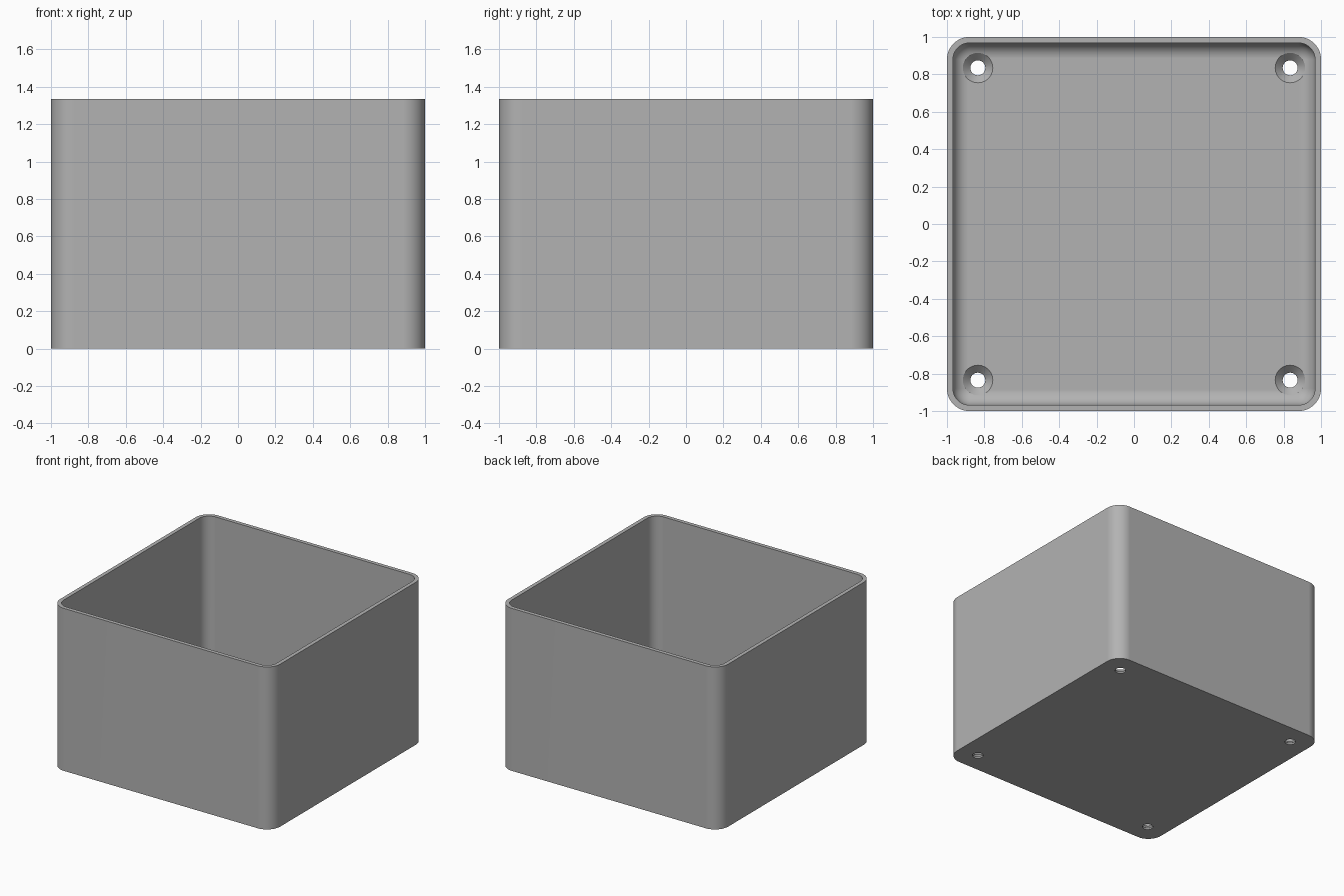
import bpy
import bmesh
import math

if "Cube" in bpy.data.objects:
    bpy.data.objects.remove(bpy.data.objects["Cube"], do_unlink=True)

HEIGHT, WALL, FLOOR = 1.335, 0.032, 0.053
CORNER, FILLET = 0.12, 0.084
HOLE, SINK, HOLE_POS = 0.04, 0.08, 0.835
STEPS = 12

grey = bpy.data.materials.new("plain grey")
grey.use_nodes = True
grey.diffuse_color = (0.45, 0.45, 0.45, 1)
grey.node_tree.nodes["Principled BSDF"].inputs["Base Color"].default_value = grey.diffuse_color


def rounded_square(inset, z):
    """Outline of the box, moved inward by inset, at height z."""
    r = CORNER - inset
    c = 1 - CORNER
    points = []
    for quarter, (sx, sy) in enumerate([(1, 1), (-1, 1), (-1, -1), (1, -1)]):
        for i in range(STEPS + 1):
            a = (quarter + i / STEPS) * math.pi / 2
            points.append((sx * c + r * math.cos(a), sy * c + r * math.sin(a), z))
    return points


def circle(x, y, r, z, n=48):
    return [(x + r * math.cos(k * math.tau / n), y + r * math.sin(k * math.tau / n), z)
            for k in range(n)]


def loft(bm, outlines):
    """Closed solid through a stack of outlines, capped at both ends."""
    rings = [[bm.verts.new(p) for p in outline] for outline in outlines]
    for low, high in zip(rings, rings[1:]):
        for i in range(len(low)):
            j = (i + 1) % len(low)
            bm.faces.new((low[i], low[j], high[j], high[i]))
    bm.faces.new(rings[0][::-1])
    bm.faces.new(rings[-1])


def make_object(name, bm):
    bmesh.ops.recalc_face_normals(bm, faces=bm.faces[:])
    mesh = bpy.data.meshes.new(name)
    bm.to_mesh(mesh)
    bm.free()
    mesh.materials.append(grey)
    obj = bpy.data.objects.new(name, mesh)
    bpy.context.collection.objects.link(obj)
    return obj


# Open box: outer wall, rim, inner wall, filleted floor
outlines = [rounded_square(0, 0), rounded_square(0, HEIGHT), rounded_square(WALL, HEIGHT)]
for i in range(STEPS + 1):
    a = i / STEPS * math.pi / 2
    outlines.append(rounded_square(WALL + FILLET * (1 - math.cos(a)),
                                   FLOOR + FILLET * (1 - math.sin(a))))
bm = bmesh.new()
loft(bm, outlines)
box = make_object("open_box", bm)

# Countersunk screw holes in the four floor corners
bm = bmesh.new()
for x in (-HOLE_POS, HOLE_POS):
    for y in (-HOLE_POS, HOLE_POS):
        profile = [(HOLE, -0.1), (HOLE, FLOOR - SINK + HOLE), (SINK, FLOOR), (SINK, 0.25)]
        loft(bm, [circle(x, y, r, z) for r, z in profile])
cutter = make_object("screw_hole_cutter", bm)
cutter.hide_render = True

cut = box.modifiers.new("screw holes", "BOOLEAN")
cut.operation = "DIFFERENCE"
cut.solver = "EXACT"
cut.object = cutter
bpy.context.view_layer.objects.active = box
box.select_set(True)
cutter.select_set(False)
bpy.ops.object.modifier_apply(modifier=cut.name)
bpy.data.objects.remove(cutter, do_unlink=True)

# Smooth rounded corners, crisp rim and hole edges
bpy.ops.object.shade_smooth_by_angle(angle=math.radians(30))
weighted = box.modifiers.new("even shading", "WEIGHTED_NORMAL")
weighted.keep_sharp = True
